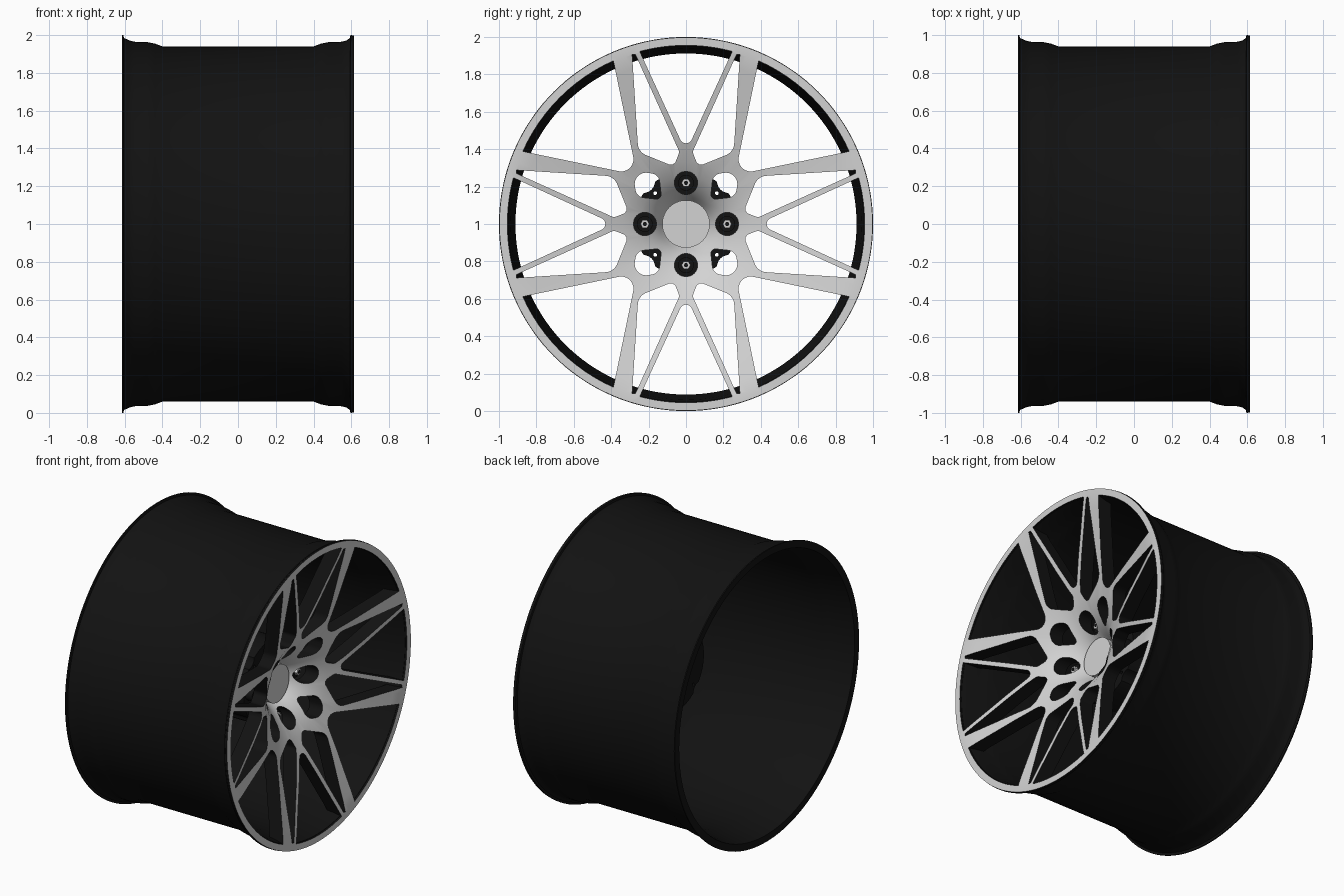
import bpy, bmesh, math
from mathutils import Vector, Matrix

if "Cube" in bpy.data.objects:
    bpy.data.objects.remove(bpy.data.objects["Cube"])


def material(name, value):
    m = bpy.data.materials.new(name)
    m.use_nodes = True
    colour = (value, value, value, 1)
    m.diffuse_color = colour
    m.node_tree.nodes["Principled BSDF"].inputs["Base Color"].default_value = colour
    return m


BLACK = material("gloss black", 0.006)
SILVER = material("machined silver", 0.65)
AXLE = Vector((0, 0, 1))


def finish(name, bm, *mats):
    bmesh.ops.recalc_face_normals(bm, faces=bm.faces)
    mesh = bpy.data.meshes.new(name)
    bm.to_mesh(mesh)
    bm.free()
    obj = bpy.data.objects.new(name, mesh)
    bpy.context.collection.objects.link(obj)
    obj.location = AXLE
    for m in mats:
        mesh.materials.append(m)
    return obj


def smooth(obj):
    bpy.ops.object.select_all(action="DESELECT")
    obj.select_set(True)
    bpy.context.view_layer.objects.active = obj
    bpy.ops.object.shade_smooth_by_angle(angle=math.radians(30))


def lathe(name, profile, *mats, steps=144):
    """Spin a closed (radius, x) profile about the axle."""
    bm = bmesh.new()
    rings = []
    for i in range(steps):
        a = math.tau * i / steps
        rings.append([bm.verts.new((x, r * math.cos(a), r * math.sin(a))) for r, x in profile])
    for i in range(steps):
        a, b = rings[i], rings[(i + 1) % steps]
        for j in range(len(profile)):
            k = (j + 1) % len(profile)
            bm.faces.new((a[j], a[k], b[k], b[j]))
    return finish(name, bm, *mats)


def prism(bm, outline, x0, x1):
    """Extrude a (y, z) outline along the axle."""
    a = [bm.verts.new((x0, p[0], p[1])) for p in outline]
    b = [bm.verts.new((x1, p[0], p[1])) for p in outline]
    bm.faces.new(a)
    bm.faces.new(b)
    for i in range(len(a)):
        j = (i + 1) % len(a)
        bm.faces.new((a[i], a[j], b[j], b[i]))


def circle(y, z, r, steps=32):
    angles = [math.tau * i / steps for i in range(steps)]
    return [(y + r * math.cos(a), z + r * math.sin(a)) for a in angles]


def arc(r, start, end, steps=12):
    angles = [math.radians(start + (end - start) * i / steps) for i in range(steps + 1)]
    return [(r * math.cos(a), r * math.sin(a), 0) for a in angles]


def rounded(points, steps=8):
    """Fillet each (y, z, radius) corner."""
    out = []
    for i, (y, z, r) in enumerate(points):
        p = Vector((y, z))
        if r == 0:
            out.append(p)
            continue
        u = (Vector(points[i - 1][:2]) - p).normalized()
        v = (Vector(points[(i + 1) % len(points)][:2]) - p).normalized()
        half = u.angle(v) / 2
        centre = p + (u + v).normalized() * r / math.sin(half)
        reach = r / math.tan(half)
        s, e = p + u * reach - centre, p + v * reach - centre
        for k in range(steps + 1):
            d = s.lerp(e, k / steps).normalized() * r
            out.append(centre + d)
    return out


def quarters(outline):
    """Repeat an outline four times round the axle."""
    return [[Matrix.Rotation(math.tau * k / 4, 2) @ Vector(p) for p in outline] for k in range(4)]


def cut(obj, outlines, x0, x1):
    bm = bmesh.new()
    for o in outlines:
        prism(bm, o, x0, x1)
    cutter = finish("cutter", bm, BLACK)
    cutter.hide_render = True
    mod = obj.modifiers.new("cut", "BOOLEAN")
    mod.object, mod.operation, mod.solver = cutter, "DIFFERENCE", "EXACT"
    bpy.context.view_layer.objects.active = obj
    bpy.ops.object.modifier_apply(modifier=mod.name)
    bpy.data.objects.remove(cutter)


def cylinder(name, x0, x1, r, mat, y=0, z=0, steps=32):
    bm = bmesh.new()
    prism(bm, circle(y, z, r, steps), x0, x1)
    obj = finish(name, bm, mat)
    smooth(obj)
    return obj


# Barrel with a stepped flange at each end
outer = [(1, 0.603), (1, 0.595), (0.985, 0.592), (0.972, 0.575), (0.965, 0.55),
         (0.963, 0.48), (0.955, 0.44), (0.94, 0.4)]
inner = [(0.912, 0.4), (0.922, 0.45), (0.932, 0.5), (0.94, 0.56), (0.952, 0.603)]
profile = outer + [(r, -x) for r, x in reversed(outer)] + [(r, -x) for r, x in inner[::-1]] + inner
# the rear flange reaches as far as the front face does
profile = [(r, x - 0.012 if x < -0.59 else x) for r, x in profile]
smooth(lathe("barrel", profile, BLACK))

# Dished wheel face: silver front, black back
front = [(0.1, 0.25), (0.125, 0.25), (0.145, 0.285), (0.17, 0.322), (0.205, 0.36), (0.25, 0.397),
         (0.33, 0.443), (0.45, 0.49), (0.6, 0.532), (0.75, 0.568), (0.88, 0.6), (0.95, 0.615)]
back = [(r, x - 0.1) for r, x in front[:-1]]
rim = [(0.998, 0.615), (0.998, 0.603), (0.95, 0.603), (0.938, 0.51)]
face = lathe("spoked_face", front + rim + back[::-1], BLACK, SILVER)
for p in face.data.polygons:
    p.material_index = 1 if p.normal.x > 0.3 else 0

# Windows between the spokes
vee = rounded([(0, 0.385, 0.033)] + arc(0.955, 75, 105))
slot = rounded([(0.288, 0.905, 0), (0.255, 0.385, 0.07), (0.065, 0.308, 0.03),
                (0.035, 0.385, 0.03), (0.27, 0.905, 0)])
mirrored_slot = [(-p[0], p[1]) for p in slot]
gap = rounded([(0.262, 0.262, 0.065)] + arc(0.955, 24, 66))
hub_hole = rounded([(0.13, 0.13, 0.025), (0.265, 0.145, 0.05),
                    (0.285, 0.285, 0.06), (0.145, 0.265, 0.05)])
lug_hole = circle(0.22, 0, 0.062)
openings = []
for shape in (vee, slot, mirrored_slot, gap, hub_hole, lug_hole):
    openings += quarters(shape)
cut(face, openings, 0, 0.8)
smooth(face)

# Mounting pad behind the hub, scalloped behind the hub holes
pad = lathe("mounting_pad", [(0.09, 0.06), (0.09, 0.24), (0.28, 0.24), (0.28, 0.06)], BLACK, steps=64)
cut(pad, quarters(circle(0.228, 0.228, 0.062)) + quarters(circle(0.165, 0.165, 0.01, 12)), 0, 0.4)
smooth(pad)

# Centre cap
cylinder("centre_cap", 0.16, 0.3, 0.127, SILVER, steps=64)

# Wheel bolts
for k in range(4):
    a = math.tau * k / 4
    y, z = 0.22 * math.cos(a), 0.22 * math.sin(a)
    cylinder("bolt_collar", 0.23, 0.29, 0.042, BLACK, y, z)
    cylinder("bolt_head", 0.28, 0.31, 0.024, SILVER, y, z, steps=6)
    cylinder("bolt_socket", 0.305, 0.313, 0.012, BLACK, y, z, steps=6)
